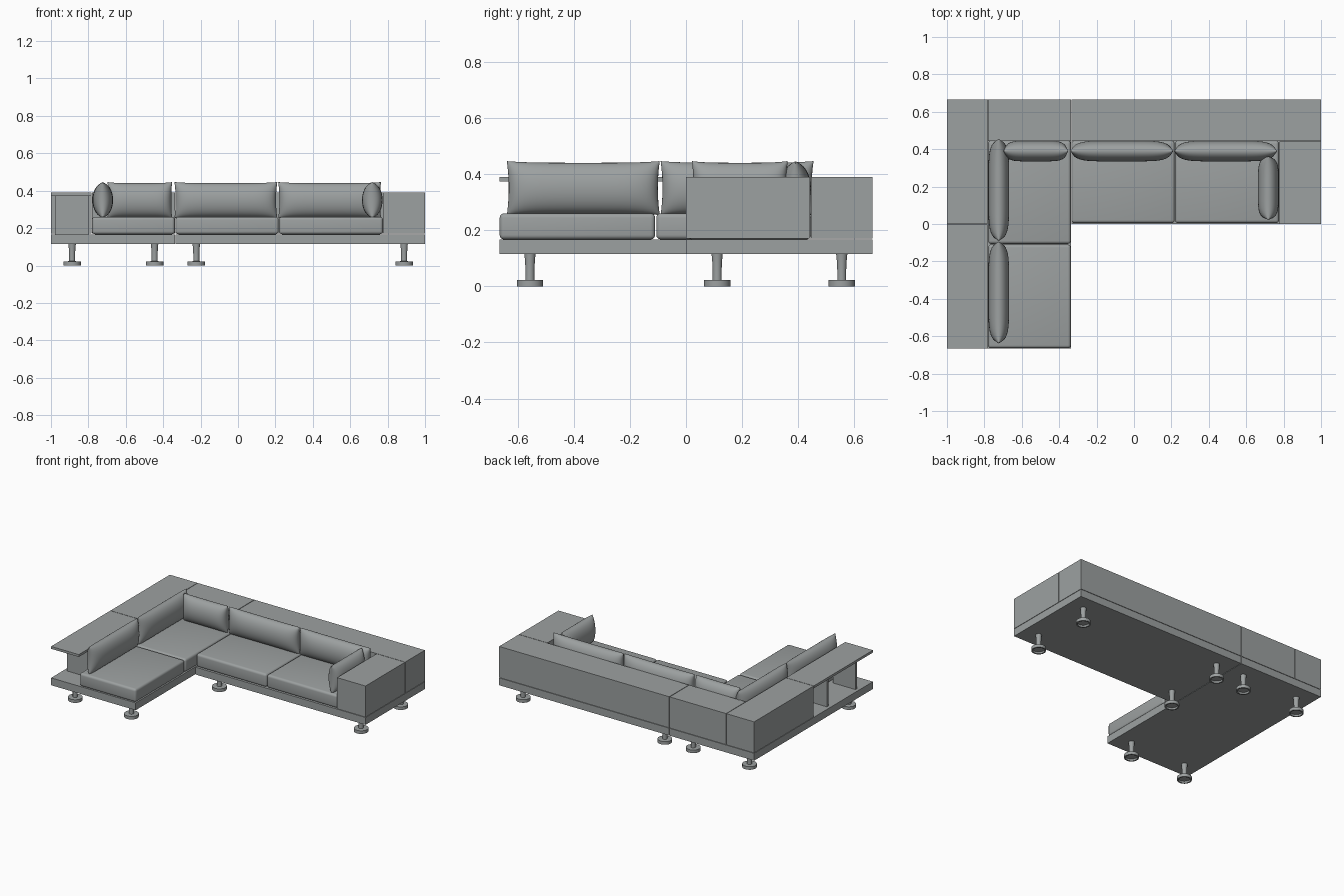
import bpy, bmesh, math
from mathutils import Vector, Matrix

if "Cube" in bpy.data.objects:
    bpy.data.objects.remove(bpy.data.objects["Cube"])

# Dark grey upholstery and panels
grey = bpy.data.materials.new("dark_grey")
grey.diffuse_color = (0.335, 0.355, 0.355, 1)
grey.use_nodes = True
grey.node_tree.nodes["Principled BSDF"].inputs["Base Color"].default_value = grey.diffuse_color


def finish(name, bm, smooth=False):
    bmesh.ops.recalc_face_normals(bm, faces=bm.faces)
    me = bpy.data.meshes.new(name)
    bm.to_mesh(me)
    bm.free()
    me.materials.append(grey)
    ob = bpy.data.objects.new(name, me)
    bpy.context.collection.objects.link(ob)
    if smooth:
        bpy.ops.object.select_all(action='DESELECT')
        ob.select_set(True)
        bpy.context.view_layer.objects.active = ob
        bpy.ops.object.shade_smooth_by_angle(angle=math.radians(40))
    return ob


def box(name, x, y, z, bevel=0):
    bm = bmesh.new()
    bmesh.ops.create_cube(bm, size=1)
    for v in bm.verts:
        v.co = Vector([(r[0] + r[1]) / 2 + c * (r[1] - r[0])
                       for c, r in zip(v.co, (x, y, z))])
    if bevel:
        bmesh.ops.bevel(bm, geom=bm.edges[:], offset=bevel, segments=4,
                        profile=0.5, affect='EDGES')
    return finish(name, bm, bevel > 0)


def pillow(name, centre, length, angle=0, height=0.192, thick=0.11):
    """Plump cushion: two bulging sheets joined along a pinched seam."""
    bm = bmesh.new()
    nu, nv = 28, 18
    for side in (-1, 1):
        grid = []
        for i in range(nu + 1):
            u = -math.cos(math.pi * i / nu)
            row = []
            for j in range(nv + 1):
                v = -math.cos(math.pi * j / nv)
                bulge = math.sqrt(max(0, (1 - u ** 6) * (1 - v * v)))
                row.append(bm.verts.new((
                    u * length / 2 * (1 - 0.025 * (1 - v * v)),
                    side * thick / 2 * bulge,
                    v * height / 2 * (1 - 0.06 * (1 - u ** 4)))))
            grid.append(row)
        for i in range(nu):
            for j in range(nv):
                bm.faces.new((grid[i][j], grid[i + 1][j],
                              grid[i + 1][j + 1], grid[i][j + 1]))
    bmesh.ops.remove_doubles(bm, verts=bm.verts, dist=1e-5)
    bm.transform(Matrix.Translation(centre) @ Matrix.Rotation(angle, 4, 'Z'))
    return finish(name, bm, True)


def leg(name, x, y):
    # Turned stem on a disc foot with a hollow underside
    profile = [(0, 0.012), (0.036, 0.012), (0.038, 0), (0.047, 0),
               (0.047, 0.022), (0.016, 0.023), (0.016, 0.06),
               (0.0175, 0.09), (0.02, 0.116), (0, 0.116)]
    bm = bmesh.new()
    vs = [bm.verts.new((r, 0, z)) for r, z in profile]
    es = [bm.edges.new(p) for p in zip(vs, vs[1:])]
    bmesh.ops.spin(bm, geom=vs + es, cent=(0, 0, 0), axis=(0, 0, 1),
                   angle=math.tau, steps=32)
    bmesh.ops.remove_doubles(bm, verts=bm.verts, dist=1e-5)
    bm.transform(Matrix.Translation((x, y, 0)))
    return finish(name, bm, True)


# Platforms of the two modules
LOW, DECK, TOP = 0.115, 0.17, 0.39
G = 0.003  # fine joint between panels
box("left_platform", (-1, -0.337), (-0.665, 0.665), (LOW, DECK - G))
box("right_platform", (-0.334, 1), (0, 0.665), (LOW, DECK - G))

# Solid backs and arms
box("left_arm", (-1, -0.78 - G), (0, 0.665), (DECK, TOP))
box("corner_back", (-0.78, -0.338), (0.445, 0.665), (DECK, TOP))
box("right_back", (-0.334, 1), (0.445, 0.665), (DECK, TOP))
box("right_arm", (0.777, 1), (0, 0.445 - G), (DECK, TOP))

# Open shelf at the front of the left arm
box("shelf_top", (-1, -0.78 - G), (-0.665, -G), (0.373, TOP))
for i, y in enumerate((-0.52, -0.2)):
    box(f"shelf_divider_{i}", (-0.978, -0.8), (y, y + 0.018),
        (DECK - G, 0.373))

# Seat cushions
seats = [((-0.78, -0.338), (-0.664, -0.11)), ((-0.78, -0.338), (-0.106, 0.445)),
         ((-0.334, 0.217), (0.005, 0.445)), ((0.22, 0.775), (0.005, 0.445))]
for i, (x, y) in enumerate(seats):
    box(f"seat_cushion_{i}", x, y, (DECK - G, 0.26), 0.016)

# Back cushions along the left side, the back and the right arm
Z, Q = 0.35, math.pi / 2
pillow("left_cushion_front", (-0.723, -0.366, Z), 0.545, Q)
pillow("left_cushion_rear", (-0.723, 0.182, Z), 0.545, Q)
pillow("back_cushion_corner", (-0.525, 0.39, Z), 0.345)
pillow("back_cushion_middle", (-0.065, 0.39, Z), 0.55)
pillow("back_cushion_right", (0.49, 0.39, Z), 0.55)
pillow("arm_cushion", (0.718, 0.192, Z), 0.34, Q)

# Legs
for side, xs, ys in (("left", (-0.887, -0.446), (-0.556, 0.555)),
                     ("right", (-0.223, 0.888), (0.111, 0.555))):
    for i, x in enumerate(xs):
        for j, y in enumerate(ys):
            leg(f"{side}_leg_{i}{j}", x, y)
